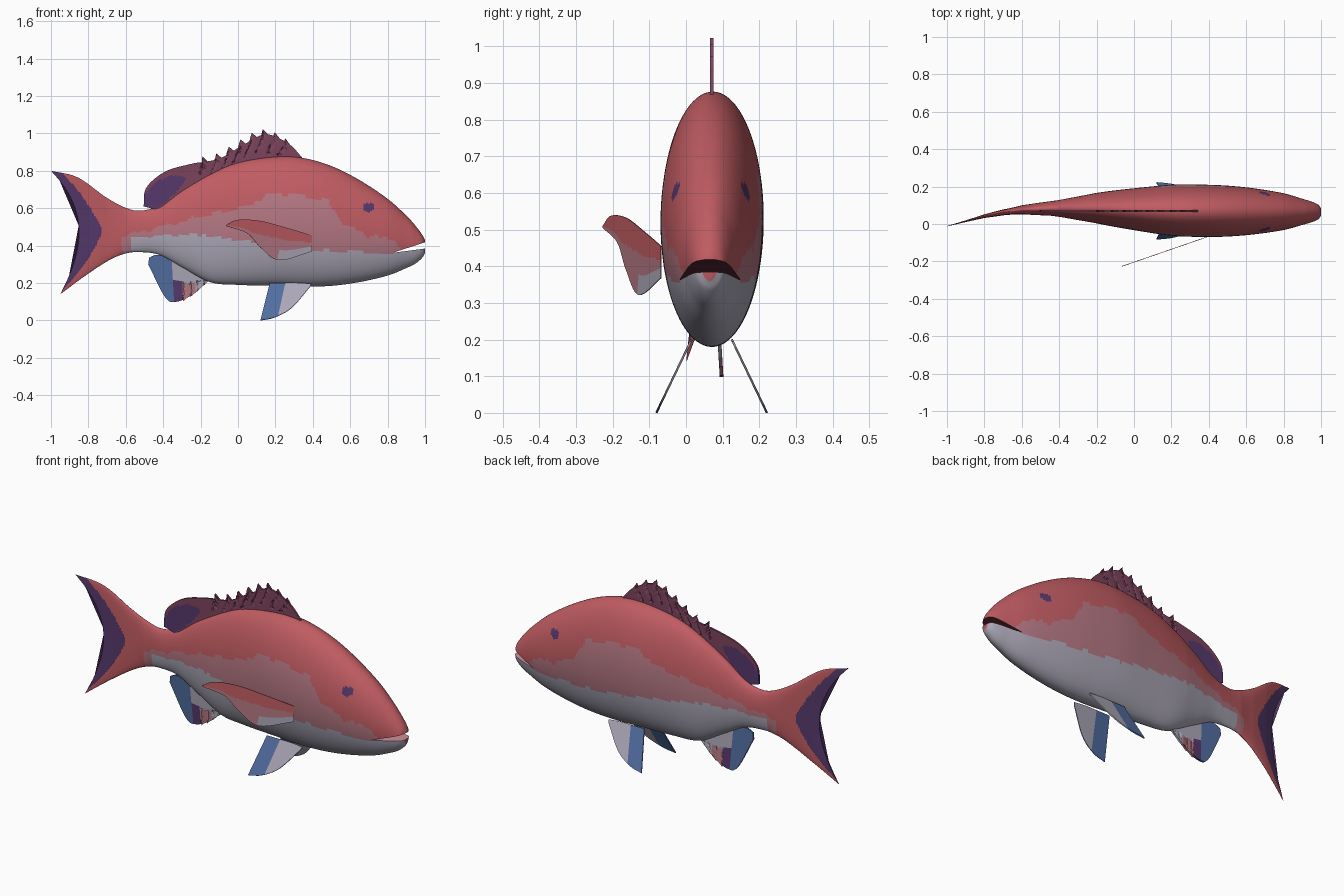
import bpy, bmesh, math
from mathutils import Vector

if "Cube" in bpy.data.objects:
    bpy.data.objects.remove(bpy.data.objects["Cube"])


def lin(c):
    c /= 255
    return c / 12.92 if c <= 0.04045 else ((c + 0.055) / 1.055) ** 2.4


COLOURS = {
    "red": (192, 92, 98), "pink": (180, 119, 131), "pale_grey": (172, 168, 184),
    "maroon": (124, 67, 92), "dark_purple": (86, 57, 108), "blue": (82, 110, 162),
    "mouth_dark": (85, 36, 50), "mouth_pink": (205, 145, 158),
}
NAMES = list(COLOURS)
MATS = []
for name, rgb in COLOURS.items():
    m = bpy.data.materials.new(name)
    m.diffuse_color = (*[lin(c) for c in rgb], 1)
    m.use_nodes = True
    m.node_tree.nodes["Principled BSDF"].inputs["Base Color"].default_value = m.diffuse_color
    MATS.append(m)
IDX = {n: i for i, n in enumerate(NAMES)}


def make(name, bm):
    bmesh.ops.recalc_face_normals(bm, faces=bm.faces)
    me = bpy.data.meshes.new(name)
    bm.to_mesh(me)
    bm.free()
    for m in MATS:
        me.materials.append(m)
    ob = bpy.data.objects.new(name, me)
    bpy.context.collection.objects.link(ob)
    return ob


def activate(ob):
    bpy.ops.object.select_all(action='DESELECT')
    ob.select_set(True)
    bpy.context.view_layer.objects.active = ob


def spline(pts, n):
    """Catmull-Rom through tuples, n samples per segment."""
    p = [Vector(q) for q in pts]
    p = [p[0] * 2 - p[1]] + p + [p[-1] * 2 - p[-2]]
    out = []
    for k in range(1, len(p) - 2):
        a, b, c, d = p[k - 1:k + 3]
        for s in range(n):
            t = s / n
            out.append(0.5 * (2 * b + (c - a) * t + (2 * a - 5 * b + 4 * c - d) * t * t
                              + (3 * b - a - 3 * c + d) * t ** 3))
    return out + [p[-2]]


def interp(table, x):
    """Piecewise linear lookup in a table sorted by x."""
    if x <= table[0][0]:
        return table[0][1]
    for (x0, v0), (x1, v1) in zip(table, table[1:]):
        if x <= x1:
            return v0 + (v1 - v0) * (x - x0) / (x1 - x0)
    return table[-1][1]


# Sideways bend of the spine
SPINE = [(-1, -.012), (-.9, .015), (-.8, .042), (-.7, .062), (-.6, .076),
         (-.45, .083), (-.2, .085), (.1, .076), (.4, .07), (1, .064)]
# Colour borders along the flank
RED_EDGE = [(-.62, .45), (-.45, .49), (-.2, .555), (.06, .61), (.13, .66), (.22, .68), (.4, .66),
            (.48, .64), (.56, .52), (.68, .46), (.83, .43), (.87, .385), (1, .385)]
GREY_EDGE = [(-.57, .44), (-.4, .455), (-.2, .46), (0, .43), (.2, .4), (.4, .375),
             (.6, .37), (.8, .355), (.88, .37), (1, .385)]


def body_colour(c):
    x, z = c.x, c.z
    d = abs(z - .475)
    if x < -.725 - .4 * d - .9 * d * d:
        return "dark_purple"
    if ((x - .7) / .028) ** 2 + ((z - .605) / .023) ** 2 < 1:
        return "dark_purple"                       # eye
    wave = .008 * math.sin(x * 43) + .005 * math.sin(x * 97)
    if x > .8:
        wave = 0
    tail = .03 * (1 - ((z - .42) / .1) ** 2)       # rounded end at the tail root
    if z < interp(GREY_EDGE, x) + wave * .5 and x > -.545 - tail:
        return "pale_grey"
    if z < interp(RED_EDGE, x) + wave and x > -.595 - tail:
        return "pink"
    return "red"


# Body and forked tail: x, top, bottom, half width, fork sweep
STATIONS = [
    (1, .43, .36, .02, 0), (.985, .458, .335, .04, 0), (.95, .505, .305, .055, 0),
    (.9, .56, .28, .07, 0), (.8, .65, .24, .098, 0), (.65, .75, .205, .122, 0),
    (.5, .825, .185, .136, 0), (.35, .868, .18, .14, 0), (.2, .875, .185, .136, 0),
    (0, .845, .19, .112, 0), (-.15, .785, .205, .09, 0), (-.3, .7, .285, .063, 0),
    (-.42, .615, .35, .042, 0), (-.52, .587, .365, .032, 0), (-.6, .602, .358, .024, 0),
    (-.66, .66, .32, .018, -.04), (-.75, .765, .235, .013, -.09), (-.85, .8, .14, .005, -.125)]
SIDES = 112
bm = bmesh.new()
rings = []
for x, top, bot, w, fork in spline(STATIONS, 14):
    ring = []
    for k in range(SIDES):
        a = 2 * math.pi * k / SIDES
        t = math.cos(a)
        px = x + fork * t * t * (1 + .2 * t)
        ring.append(bm.verts.new((px, interp(SPINE, px) + w * math.sin(a),
                                  (top + bot) / 2 + t * (top - bot) / 2)))
    rings.append(ring)
for r, s in zip(rings, rings[1:]):
    for k in range(SIDES):
        j = (k + 1) % SIDES
        bm.faces.new((r[k], r[j], s[j], s[k]))
bm.faces.new(rings[0])
bm.faces.new(rings[-1])
for f in bm.faces:
    f.material_index = IDX[body_colour(f.calc_center_median())]
body = make("body", bm)

# Mouth: wedge cut between the jaws
bm = bmesh.new()
sides = [[bm.verts.new((x, y, z)) for x, z in ((.83, .362), (1.06, .392), (1.06, .438))]
         for y in (-.2, .3)]
for s in sides:
    bm.faces.new(s)
for k, col in enumerate(("mouth_pink", "mouth_dark", "mouth_dark")):
    j = (k + 1) % 3
    bm.faces.new((sides[0][k], sides[0][j], sides[1][j], sides[1][k])).material_index = IDX[col]
cutter = make("mouth_cutter", bm)
cutter.hide_render = True
mod = body.modifiers.new("mouth", 'BOOLEAN')
mod.operation, mod.solver, mod.object = 'DIFFERENCE', 'EXACT', cutter
activate(body)
bpy.ops.object.modifier_apply(modifier="mouth")
bpy.data.objects.remove(cutter)
activate(body)
bpy.ops.object.shade_smooth_by_angle(angle=math.radians(40))


def fin(name, root, tip, side, colour, thick=.006, spikes=None, n=12, rows=16):
    """Flat fin between a root and a tip curve in x, z; side(x, z) gives y."""
    a, b = spline(root, n), spline(tip, n)
    last = len(a) - 1
    bm = bmesh.new()
    grid = []
    for i, (p, q) in enumerate(zip(a, b)):
        if spikes:
            q = q + Vector(spikes(i, last))
        pts = [p.lerp(q, j / rows) for j in range(rows + 1)]
        grid.append([bm.verts.new((v.x, side(v.x, v.y), v.y)) for v in pts])
    for i in range(last):
        for j in range(rows):
            f = bm.faces.new((grid[i][j], grid[i + 1][j], grid[i + 1][j + 1], grid[i][j + 1]))
            f.material_index = IDX[colour((i + .5) / last, (j + .5) / rows)]
    bmesh.ops.remove_doubles(bm, verts=bm.verts, dist=1e-5)
    ob = make(name, bm)
    mod = ob.modifiers.new("thickness", 'SOLIDIFY')
    mod.thickness, mod.offset = thick, 0
    return ob


# Dorsal fin: spiny front, rounded dark rear lobe
def spines(i, last):
    u = i / last
    if u > .62 or u < .08:
        return (0, 0)
    return (-.016, .028) if i % 6 == 0 else (0, -.006 if i % 6 == 1 else 0)


def dorsal_colour(u, v):
    inner = ((u - .83) / .17) ** 2 + ((v - .5) / .36) ** 2 < 1
    return "dark_purple" if inner or u > .9 else "maroon"


fin("dorsal_fin",
    [(.35, .85), (.2, .85), (.08, .83), (-.04, .8), (-.15, .75), (-.25, .7), (-.34, .64), (-.41, .595), (-.45, .595)],
    [(.34, .875), (.27, .945), (.15, .995), (.03, .94), (-.1, .865), (-.25, .837), (-.39, .795), (-.49, .71), (-.505, .61)],
    lambda x, z: .07, dorsal_colour, .01, spines)


# Anal fin
def anal_colour(u, v):
    if u > .55:
        return "blue"
    if v > .5 and u > .4:
        return "dark_purple"
    return "pink" if v > .55 and u > .2 else "pale_grey"


fin("anal_fin",
    [(-.15, .24), (-.25, .28), (-.34, .33), (-.43, .35), (-.475, .335)],
    [(-.155, .215), (-.24, .14), (-.33, .1), (-.39, .125), (-.48, .3)],
    lambda x, z: .085 + (.3 - z) * .06, anal_colour, .01,
    lambda i, last: (-.015, -.015) if i % 5 == 2 and i < last * .45 else (0, 0))

# Paired pelvic fins
for label, s in (("right", -1), ("left", 1)):
    fin("pelvic_fin_" + label,
        [(.39, .195), (.32, .2), (.24, .2), (.17, .2)],
        [(.385, .18), (.29, .07), (.2, .018), (.12, 0)],
        lambda x, z, s=s: .07 + s * (.055 + (.2 - z) * .48),
        lambda u, v: "blue" if u > .62 else "pale_grey")


# Pectoral fin, swept out from the flank
def pectoral_colour(u, v):
    if v < .5 + .15 * math.sin(u * 6):
        return "red"
    return "pale_grey" if u > .72 and v > .7 else "pink"


fin("pectoral_fin",
    [(-.065, .51), (0, .538), (.12, .532), (.26, .495), (.395, .455)],
    [(-.065, .505), (.05, .465), (.12, .39), (.22, .322), (.395, .368)],
    lambda x, z: -.066 - .345 * (.4 - x), pectoral_colour, .003)
